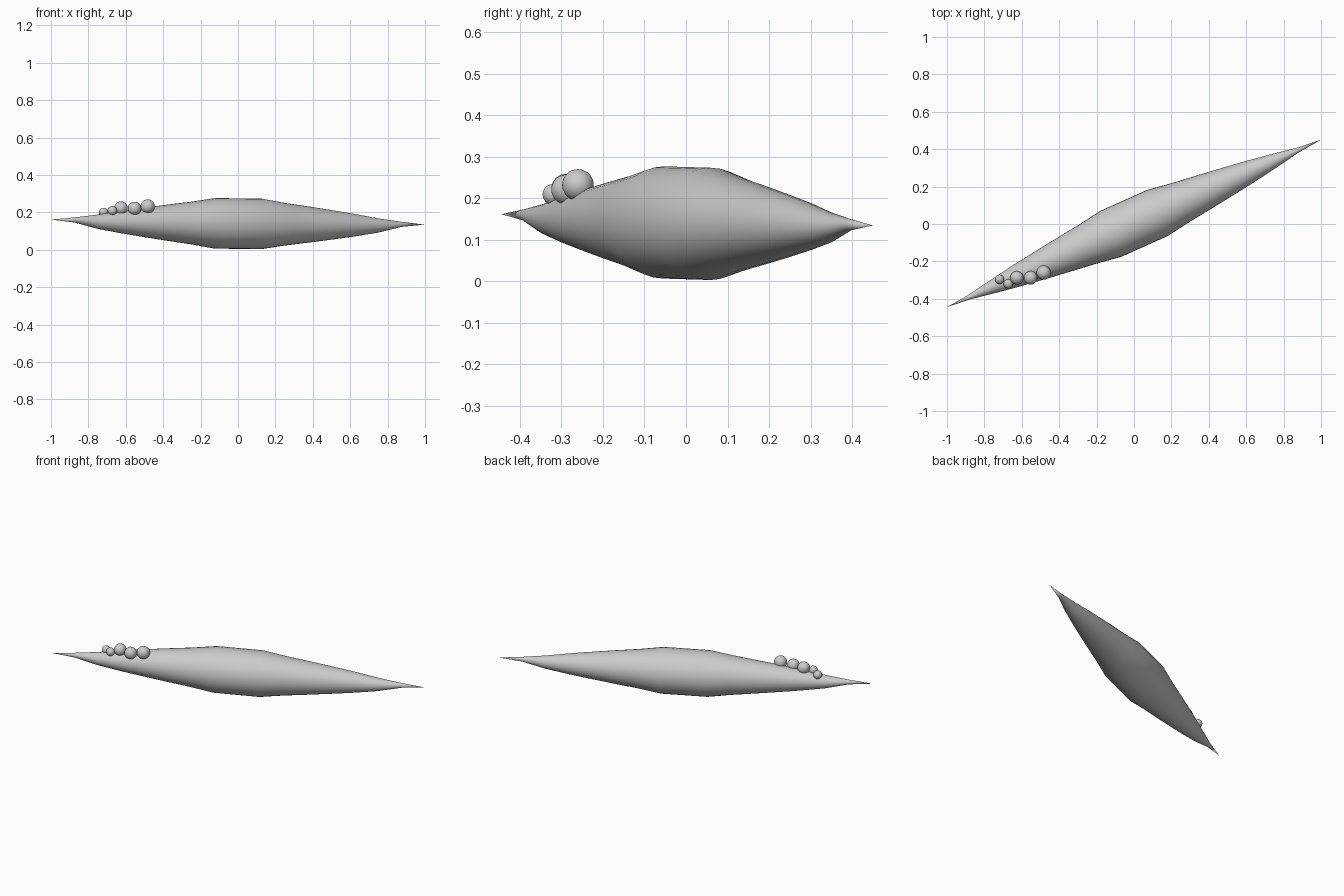
import bpy, bmesh, math
from mathutils import Vector

cube = bpy.data.objects.get("Cube")
if cube:
    bpy.data.objects.remove(cube, do_unlink=True)

grey = bpy.data.materials.new("neutral_grey")
grey.use_nodes = True
colour = (0.6, 0.6, 0.6, 1)
grey.diffuse_color = colour
grey.node_tree.nodes["Principled BSDF"].inputs["Base Color"].default_value = colour


def add_object(name, bm):
    bmesh.ops.recalc_face_normals(bm, faces=bm.faces[:])
    for face in bm.faces:
        face.smooth = True
    mesh = bpy.data.meshes.new(name)
    bm.to_mesh(mesh)
    bm.free()
    mesh.materials.append(grey)
    obj = bpy.data.objects.new(name, mesh)
    bpy.context.collection.objects.link(obj)
    return obj


# Spindle body: rings along a slanted axis, mirrored about the middle
SIDES = 32
centre = Vector((0, 0.003, 0.14))
axis = Vector((1, 0.4475, -0.0135))
side = axis.cross(Vector((0, 0, 1))).normalized()
up = side.cross(axis).normalized()

half = [(0.125, 0.135), (0.25, 0.114), (0.375, 0.097), (0.5, 0.079),
        (0.625, 0.06), (0.75, 0.038), (0.875, 0.0135)]
stations = [(-s, r) for s, r in reversed(half)] + half

bm = bmesh.new()
rings = []
for s, r in stations:
    lift = 0.008 if abs(s) > 0.8 else 0
    middle = centre + axis * s + Vector((0, 0, lift))
    ring = []
    for i in range(SIDES):
        a = math.tau * i / SIDES
        ring.append(bm.verts.new(middle + (side * math.cos(a) + up * math.sin(a)) * r))
    rings.append(ring)
for low, high in zip(rings, rings[1:]):
    for i in range(SIDES):
        j = (i + 1) % SIDES
        bm.faces.new((low[i], low[j], high[j], high[i]))

# Pointed tips
for ring, end in ((rings[0], -1), (rings[-1], 1)):
    tip = bm.verts.new(centre + axis * end + Vector((0, 0, 0.008)))
    for i in range(SIDES):
        bm.faces.new((ring[i], ring[(i + 1) % SIDES], tip))
add_object("spindle_body", bm)

# Row of beads resting near the right tip
beads = [(-0.483, -0.260, 0.232, 0.038), (-0.553, -0.288, 0.221, 0.036),
         (-0.626, -0.288, 0.223, 0.036), (-0.672, -0.320, 0.209, 0.025),
         (-0.719, -0.296, 0.200, 0.025)]
for n, (x, y, z, r) in enumerate(beads, 1):
    bm = bmesh.new()
    bmesh.ops.create_uvsphere(bm, u_segments=32, v_segments=16, radius=r)
    add_object(f"bead_{n}", bm).location = (x, y, z)
